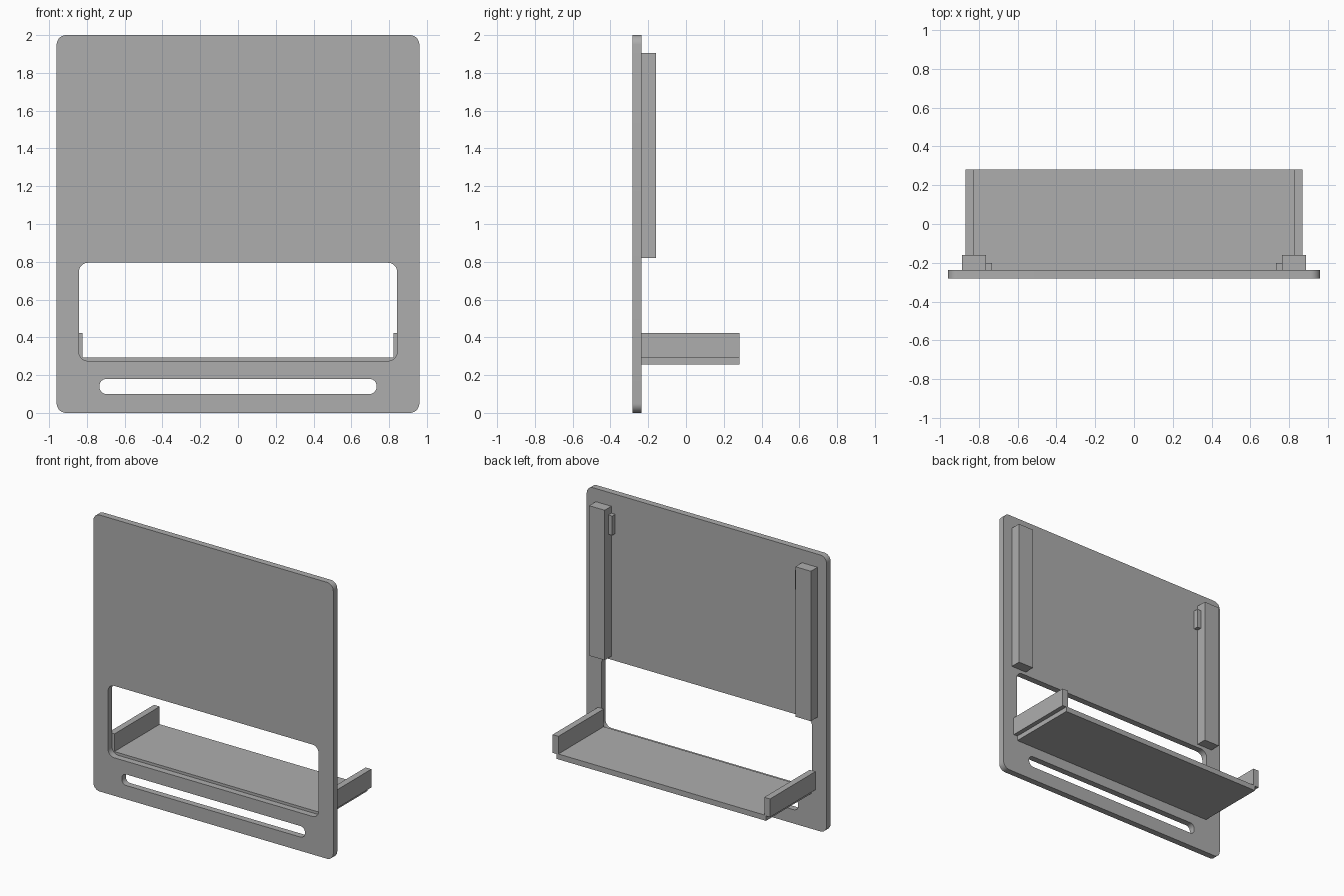
import bpy, bmesh, math
from mathutils import Matrix

cube = bpy.data.objects.get("Cube")
if cube:
    bpy.data.objects.remove(cube, do_unlink=True)

# Single material
grey = bpy.data.materials.new("plain_grey")
grey.use_nodes = True
COLOUR = (0.42, 0.42, 0.42, 1)
grey.diffuse_color = COLOUR
grey.node_tree.nodes["Principled BSDF"].inputs["Base Color"].default_value = COLOUR

FRONT, PANEL_BACK, REAR = -0.282, -0.236, 0.282


def add_object(name, mesh):
    mesh.materials.clear()
    mesh.materials.append(grey)
    obj = bpy.data.objects.new(name, mesh)
    bpy.context.collection.objects.link(obj)
    return obj


def box(name, x, y, z):
    """Box from (min, max) ranges along each axis."""
    bm = bmesh.new()
    bmesh.ops.create_cube(bm, size=1)
    for v in bm.verts:
        v.co = [r[0] if c < 0 else r[1] for c, r in zip(v.co, (x, y, z))]
    mesh = bpy.data.meshes.new(name)
    bm.to_mesh(mesh)
    bm.free()
    return add_object(name, mesh)


def rounded_outline(curve, half_width, bottom, top, radius, steps=8):
    """Add a closed rounded rectangle to a flat curve."""
    corners = ((1, top - radius), (-1, top - radius),
               (-1, bottom + radius), (1, bottom + radius))
    points = []
    for i, (side, cy) in enumerate(corners):
        for s in range(steps + 1):
            a = (i + s / steps) * math.pi / 2
            points.append((side * (half_width - radius) + radius * math.cos(a),
                           cy + radius * math.sin(a)))
    spline = curve.splines.new("POLY")
    spline.points.add(len(points) - 1)
    for p, (x, y) in zip(spline.points, points):
        p.co = (x, y, 0, 1)
    spline.use_cyclic_u = True


# Front panel with window and slot openings
outline = bpy.data.curves.new("panel_outline", "CURVE")
outline.dimensions = "2D"
outline.fill_mode = "BOTH"
outline.extrude = (PANEL_BACK - FRONT) / 2
rounded_outline(outline, 0.96, 0, 2, 0.05)
rounded_outline(outline, 0.843, 0.275, 0.795, 0.05)
rounded_outline(outline, 0.733, 0.1, 0.18, 0.036)
temp = bpy.data.objects.new("panel_outline", outline)
bpy.context.collection.objects.link(temp)
graph = bpy.context.evaluated_depsgraph_get()
panel_mesh = bpy.data.meshes.new_from_object(temp.evaluated_get(graph))
bpy.data.objects.remove(temp, do_unlink=True)
panel_mesh.transform(Matrix.Translation((0, (FRONT + PANEL_BACK) / 2, 0))
                     @ Matrix.Rotation(math.pi / 2, 4, "X"))
bm = bmesh.new()
bm.from_mesh(panel_mesh)
bmesh.ops.remove_doubles(bm, verts=bm.verts, dist=0.0001)
bmesh.ops.recalc_face_normals(bm, faces=bm.faces)
bm.to_mesh(panel_mesh)
bm.free()
panel = add_object("front_panel", panel_mesh)
bpy.ops.object.select_all(action="DESELECT")
panel.select_set(True)
bpy.context.view_layer.objects.active = panel
bpy.ops.object.shade_smooth_by_angle(angle=math.radians(30))

# Shelf behind the window
box("shelf", (-0.838, 0.838), (PANEL_BACK, REAR), (0.255, 0.294))

# Mirrored shelf sides, rear rails and small stops
for label, s in (("left", 1), ("right", -1)):
    def span(a, b):
        return tuple(sorted((s * a, s * b)))
    box(label + "_shelf_side", span(0.824, 0.87), (PANEL_BACK, REAR), (0.29, 0.422))
    box(label + "_rail", span(0.763, 0.887), (PANEL_BACK, -0.16), (0.82, 1.905))
    box(label + "_stop", span(0.732, 0.763), (PANEL_BACK, -0.202), (1.715, 1.855))
